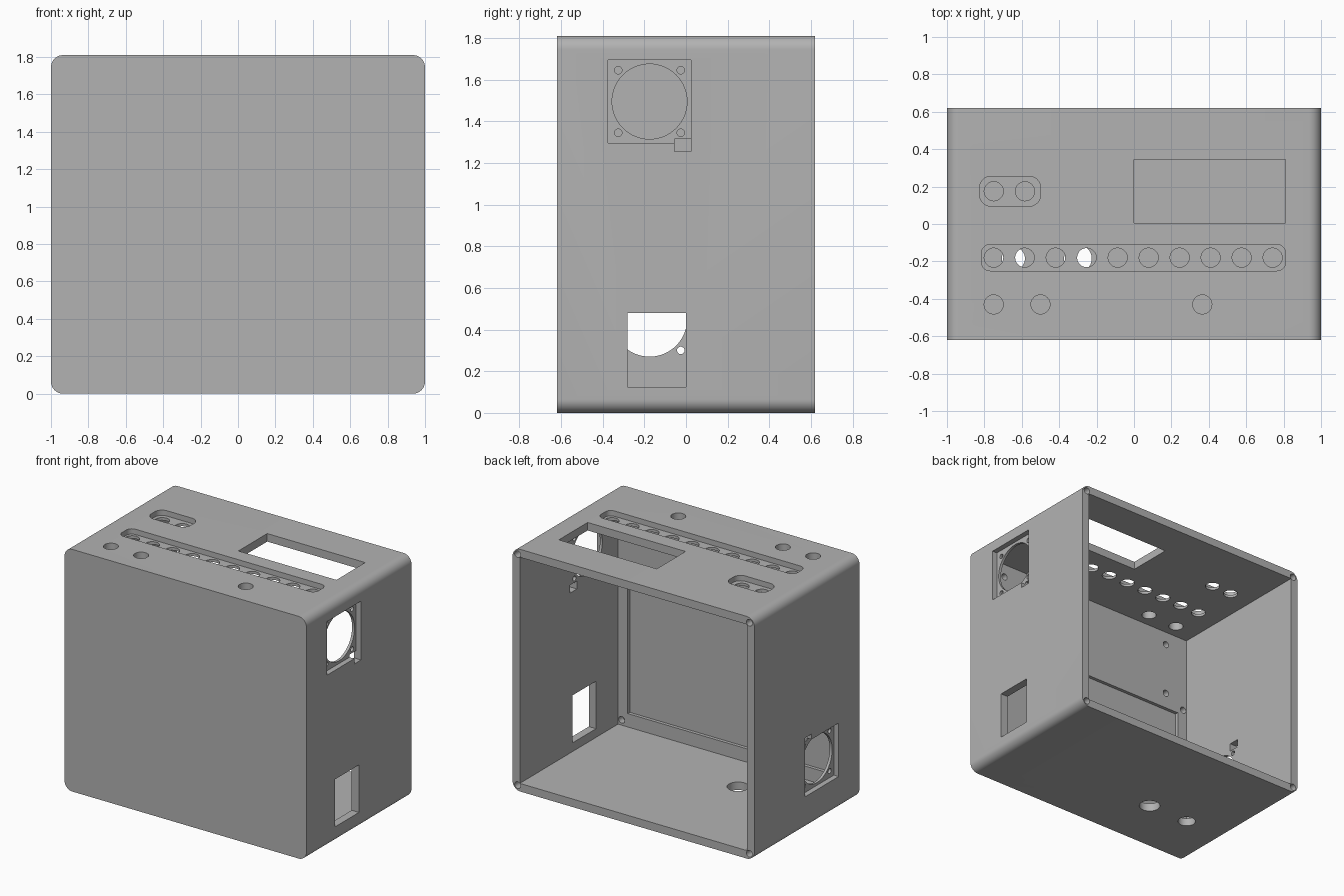
import bpy, bmesh, math

old = bpy.data.objects.get("Cube")
if old:
    bpy.data.objects.remove(old, do_unlink=True)

# Material
grey = bpy.data.materials.new("plain grey")
grey.use_nodes = True
grey.diffuse_color = (0.448, 0.448, 0.448, 1)
grey.node_tree.nodes["Principled BSDF"].inputs["Base Color"].default_value = grey.diffuse_color

W, D, H = 1.0, 0.62, 1.81      # half width, half depth, height
WALL, FRONT = 0.06, 0.08       # side walls and front wall
RECESS = 0.04                  # depth of the outer pockets


def rounded(x0, x1, y0, y1, r=0.0, n=8):
    """Outline of a rectangle with rounded corners."""
    if r == 0:
        return [(x0, y0), (x1, y0), (x1, y1), (x0, y1)]
    pts = []
    for i, (cx, cy) in enumerate([(x1 - r, y1 - r), (x0 + r, y1 - r),
                                  (x0 + r, y0 + r), (x1 - r, y0 + r)]):
        for k in range(n + 1):
            a = (i + k / n) * math.pi / 2
            pts.append((cx + r * math.cos(a), cy + r * math.sin(a)))
    return pts


def circle(cx, cy, r, n=40):
    return [(cx + r * math.cos(math.tau * k / n), cy + r * math.sin(math.tau * k / n))
            for k in range(n)]


def prism(bm, outline, axis, lo, hi):
    """Extrude an outline along an axis from lo to hi."""
    place = {"x": lambda a, b, t: (t, a, b),
             "y": lambda a, b, t: (a, t, b),
             "z": lambda a, b, t: (a, b, t)}[axis]
    ends = [[bm.verts.new(place(a, b, t)) for a, b in outline] for t in (lo, hi)]
    bm.faces.new(ends[0])
    bm.faces.new(ends[1])
    for i in range(len(outline)):
        j = (i + 1) % len(outline)
        bm.faces.new((ends[0][i], ends[0][j], ends[1][j], ends[1][i]))


def to_object(bm, name):
    bmesh.ops.recalc_face_normals(bm, faces=bm.faces)
    mesh = bpy.data.meshes.new(name)
    bm.to_mesh(mesh)
    bm.free()
    mesh.materials.append(grey)
    obj = bpy.data.objects.new(name, mesh)
    bpy.context.collection.objects.link(obj)
    return obj


def cut(target, bm):
    """Subtract the prisms and bake the result."""
    cutter = to_object(bm, "cutter")
    cutter.hide_render = True
    mod = target.modifiers.new("cut", "BOOLEAN")
    mod.operation, mod.solver, mod.object = "DIFFERENCE", "EXACT", cutter
    graph = bpy.context.evaluated_depsgraph_get()
    baked = bpy.data.meshes.new_from_object(target.evaluated_get(graph))
    target.modifiers.clear()
    target.data = baked
    bpy.data.objects.remove(cutter, do_unlink=True)


# Outer shell, open at the back
bm = bmesh.new()
prism(bm, rounded(-W, W, 0, H, 0.065, 10), "y", -D, D)
case = to_object(bm, "enclosure")
bm = bmesh.new()
prism(bm, rounded(-W + WALL, W - WALL, WALL, H - WALL), "y", -D + FRONT, D + 0.2)
cut(case, bm)

# Pockets: top slots, fan seats and the panel seat inside the front wall
FAN_Y = -0.175
fans = [(1, 1.495, -1), (-1, 0.45, 1)]     # side, height, direction of cable notch
bm = bmesh.new()
prism(bm, rounded(-0.815, 0.81, -0.25, -0.11, 0.045), "z", H - RECESS, H + 0.1)
prism(bm, rounded(-0.825, -0.5, 0.095, 0.255, 0.06), "z", H - RECESS, H + 0.1)
for side, z, notch in fans:
    prism(bm, rounded(FAN_Y - 0.2, FAN_Y + 0.2, z - 0.2, z + 0.2),
          "x", side * (W - RECESS), side * (W + 0.1))
prism(bm, rounded(-0.86, 0.86, 0.16, 1.13), "y", -D + FRONT - 0.025, -D + FRONT + 0.1)
cut(case, bm)

# Openings through the walls
bm = bmesh.new()
top = (H - 0.15, H + 0.1)
prism(bm, rounded(0, 0.81, 0.005, 0.345), "z", *top)
holes = [(-0.75 + 0.1657 * i, -0.18) for i in range(10)]
holes += [(-0.75, 0.175), (-0.583, 0.175), (-0.75, -0.43), (-0.5, -0.43), (0.365, -0.43)]
for x, y in holes:
    prism(bm, circle(x, y, 0.051), "z", *top)
for x, r in ((-0.3, 0.074), (-0.645, 0.062)):
    prism(bm, circle(x, -0.185, r), "z", -0.1, 0.15)
prism(bm, rounded(-0.28, 0, 0.125, 0.48), "x", W - 0.15, W + 0.1)
for side, z, notch in fans:
    span = (side * (W - 0.15), side * (W + 0.1))
    prism(bm, circle(FAN_Y, z, 0.18, 64), "x", *span)
    for dy in (-0.15, 0.15):
        for dz in (-0.15, 0.15):
            prism(bm, circle(FAN_Y + dy, z + dz, 0.018, 20), "x", *span)
    low, high = sorted((z + notch * 0.18, z + notch * 0.24))
    prism(bm, rounded(-0.055, 0.025, low, high), "x", *span)
cut(case, bm)

# Blind screw holes: rear rim corners and inner side of the front wall
bm = bmesh.new()
for s in (-1, 1):
    for z in (0.042, H - 0.042):
        prism(bm, circle(s * (W - 0.042), z, 0.025, 24), "y", D - 0.1, D + 0.1)
    for x, z in ((0.91, 0.1), (0.91, 1.17), (0.75, 1.25), (0.75, 1.65)):
        prism(bm, circle(s * x, z, 0.025, 24), "y", -D + 0.03, -D + FRONT + 0.1)
cut(case, bm)

# Smooth rounded edges, keep hard edges crisp
bpy.ops.object.select_all(action="DESELECT")
case.select_set(True)
bpy.context.view_layer.objects.active = case
bpy.ops.object.shade_smooth_by_angle(angle=math.radians(30))
